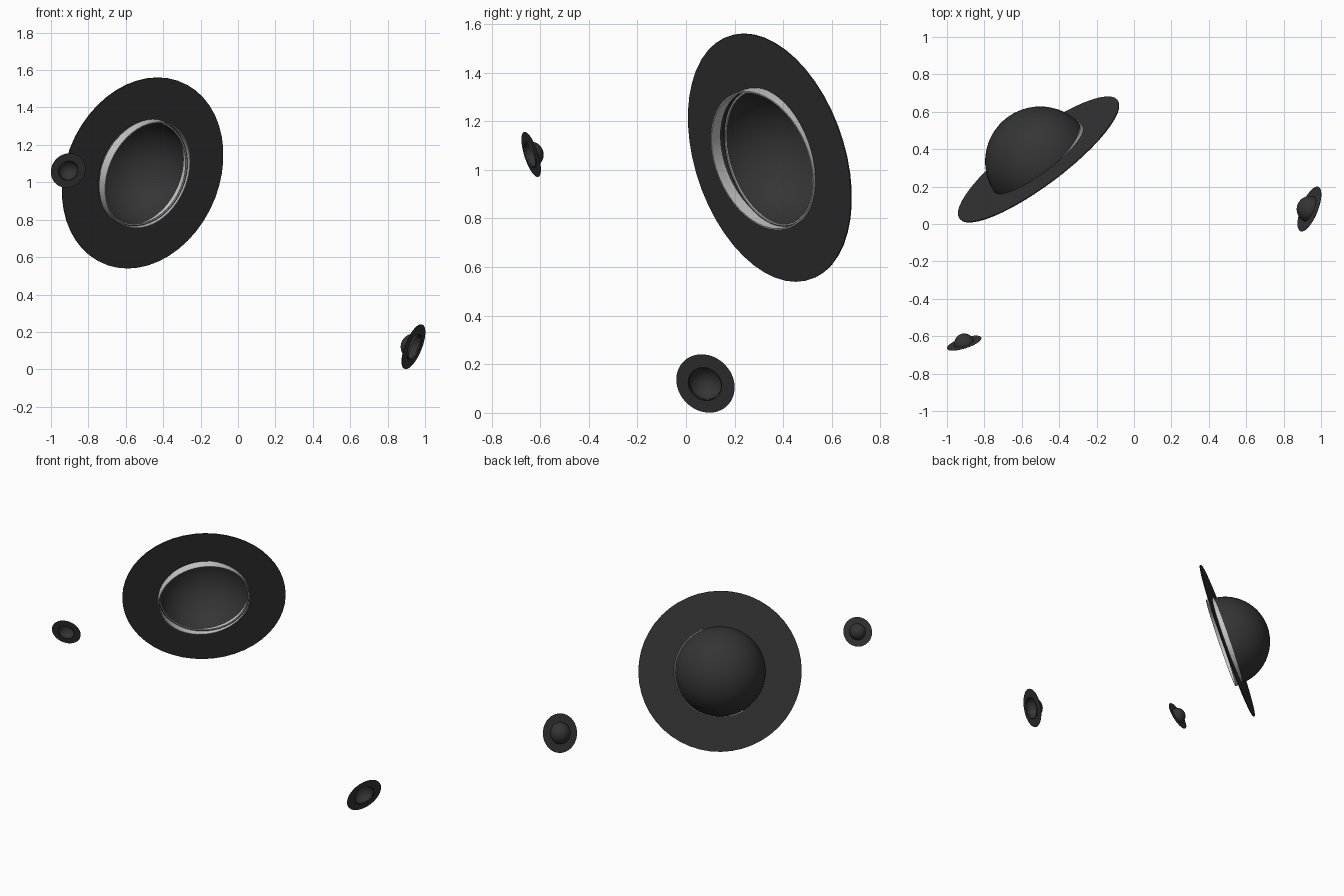
import bpy, bmesh, math
from mathutils import Vector, Matrix

cube = bpy.data.objects.get("Cube")
if cube:
    bpy.data.objects.remove(cube, do_unlink=True)


def material(name, value):
    m = bpy.data.materials.new(name)
    m.use_nodes = True
    colour = (value, value, value, 1)
    m.diffuse_color = colour
    bsdf = m.node_tree.nodes["Principled BSDF"]
    bsdf.inputs["Base Color"].default_value = colour
    bsdf.inputs["Roughness"].default_value = 0.8
    return m


black = material("charcoal_felt", 0.035)
pale = material("pale_grey_trim", 0.55)


def frame(centre, axis, scale):
    """Place local z along the axis."""
    turn = Vector(axis).to_track_quat('Z', 'Y').to_matrix().to_4x4()
    return Matrix.Translation(centre) @ turn @ Matrix.Scale(scale, 4)


def lathe(name, profile, matrix, mat, closed=False, sides=48):
    """Spin a radius/height profile around local z."""
    bm = bmesh.new()
    pts = [bm.verts.new((r, 0, z)) for r, z in profile]
    pairs = list(zip(pts, pts[1:]))
    if closed:
        pairs.append((pts[-1], pts[0]))
    edges = [bm.edges.new(p) for p in pairs]
    bmesh.ops.spin(bm, geom=pts + edges, cent=(0, 0, 0), axis=(0, 0, 1),
                   angle=math.tau, steps=sides, use_duplicate=False)
    bmesh.ops.remove_doubles(bm, verts=bm.verts, dist=0.0005)
    bmesh.ops.recalc_face_normals(bm, faces=bm.faces)
    mesh = bpy.data.meshes.new(name)
    bm.to_mesh(mesh)
    bm.free()
    obj = bpy.data.objects.new(name, mesh)
    bpy.context.collection.objects.link(obj)
    obj.matrix_world = matrix
    mesh.materials.append(mat)
    bpy.ops.object.select_all(action='DESELECT')
    obj.select_set(True)
    bpy.context.view_layer.objects.active = obj
    bpy.ops.object.shade_smooth_by_angle(angle=math.radians(35))
    return obj


def tube(inner, outer, low, high):
    return [(inner, low), (outer, low), (outer, high), (inner, high)]


DOME = 0.295
LEAN = Vector((0.64, 0.64, -0.42))


def hat(name, centre, axis, scale, tilt, trimmed):
    n = Vector(axis).normalized()
    side = (LEAN - n * LEAN.dot(n)).normalized()
    crown_axis = n - side * tilt
    flat = frame(centre, n, scale)
    tipped = frame(Vector(centre) - n * 0.015 * scale, crown_axis, scale)
    # Flat brim with a round opening
    lathe(name + "_brim", tube(0.287, 0.528, -0.003, 0.003), flat, black, True)
    # Open crown, slightly tipped against the brim
    arc = [math.radians(90 * i / 16) for i in range(17)]
    dome = [(DOME, -0.028)] + [(DOME * math.cos(a), DOME * math.sin(a)) for a in arc]
    lathe(name + "_crown", dome, tipped, black)
    if trimmed:
        # Band around the crown base and a narrow lip in the opening
        lathe(name + "_band", tube(0.293, 0.299, -0.03, 0.02), tipped, pale, True)
        lathe(name + "_lip", tube(0.283, 0.288, -0.004, 0.004), flat, pale, True)


hat("large_hat", (-0.51, 0.345, 1.05), (-0.58, 0.773, 0.258), 1.0, 0.1, True)
hat("small_hat", (-0.908, -0.637, 1.063), (-0.29, 0.91, 0.29), 0.183, 0.03, False)
hat("medium_hat", (0.938, 0.08, 0.121), (-0.87, 0.35, 0.35), 0.242, 0.03, False)
